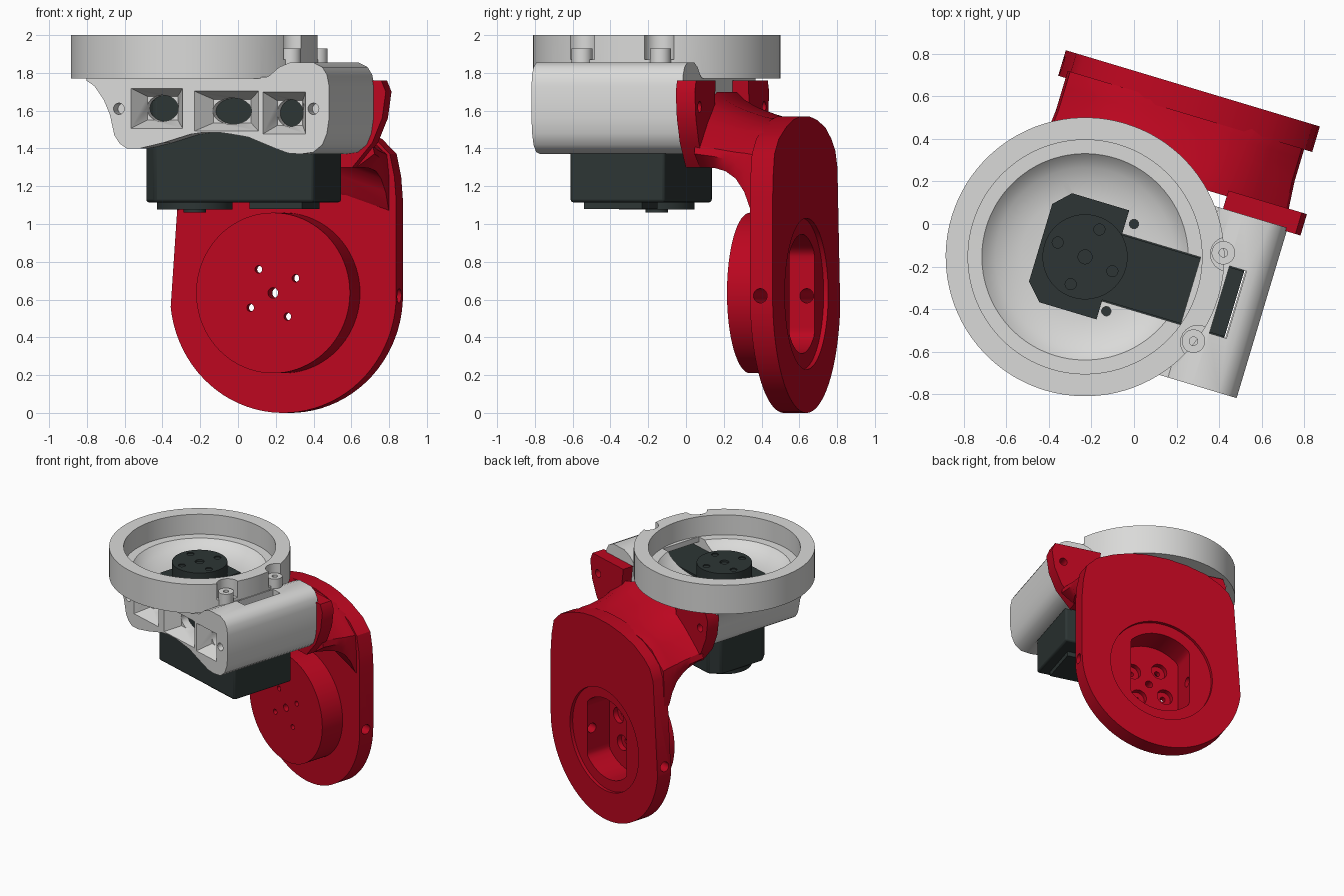
import bpy, bmesh, math
from mathutils import Matrix

if "Cube" in bpy.data.objects:
    bpy.data.objects.remove(bpy.data.objects["Cube"], do_unlink=True)


def material(name, rgb):
    m = bpy.data.materials.new(name)
    m.use_nodes = True
    m.diffuse_color = (*rgb, 1)
    m.node_tree.nodes["Principled BSDF"].inputs["Base Color"].default_value = (*rgb, 1)
    return m


RED = material("red", (0.50, 0.002, 0.014))
GREY = material("light grey", (0.70, 0.70, 0.69))
DARK = material("dark slate", (0.026, 0.036, 0.035))
parts = []


def loft(name, rings, mat):
    """Skin a list of equal-length point rings and cap both ends."""
    bm = bmesh.new()
    rows = [[bm.verts.new(p) for p in ring] for ring in rings]
    n = len(rows[0])
    for a, b in zip(rows, rows[1:]):
        for i in range(n):
            bm.faces.new((a[i], a[(i + 1) % n], b[(i + 1) % n], b[i]))
    bm.faces.new(rows[0])
    bm.faces.new(rows[-1])
    bmesh.ops.recalc_face_normals(bm, faces=bm.faces)
    mesh = bpy.data.meshes.new(name)
    bm.to_mesh(mesh)
    bm.free()
    mesh.materials.append(mat)
    ob = bpy.data.objects.new(name, mesh)
    bpy.context.collection.objects.link(ob)
    parts.append(ob)
    return ob


def place(p, d, axis):
    return {"x": (d, *p), "y": (p[0], d, p[1]), "z": (*p, d)}[axis]


def prism(name, pts, a, b, axis, mat):
    return loft(name, [[place(p, d, axis) for p in pts] for d in (a, b)], mat)


def circle(c, r, n=48, ry=None):
    return [(c[0] + r * math.cos(math.tau * i / n),
             c[1] + (ry or r) * math.sin(math.tau * i / n)) for i in range(n)]


def rect(x0, x1, y0, y1):
    return [(x0, y0), (x1, y0), (x1, y1), (x0, y1)]


def boolean(ob, tool, op="DIFFERENCE"):
    m = ob.modifiers.new(op, "BOOLEAN")
    m.operation, m.object, m.solver = op, tool, "EXACT"
    bpy.context.view_layer.objects.active = ob
    bpy.ops.object.modifier_apply(modifier=m.name)
    parts.remove(tool)
    bpy.data.objects.remove(tool, do_unlink=True)


def carve(ob, pts, a, b, axis):
    boolean(ob, prism("cutter", pts, a, b, axis, ob.data.materials[0]))


def drill(ob, c, r, a, b, axis, n=24, ry=None):
    carve(ob, circle(c, r, n, ry), a, b, axis)


HUB = (-0.176, -0.214)      # turntable axis
CX, CZ = 0.08, 0.63         # lower joint axis

# --- grey housing: round cup joined to an extruded body
housing = prism("housing", circle(HUB, 0.655, 96), 1.77, 2.0, "z", GREY)
profile = [(-0.645, 1.79), (-0.645, 1.76), (-0.60, 1.73), (-0.55, 1.66), (-0.515, 1.58),
           (-0.49, 1.47), (-0.46, 1.425), (-0.42, 1.40), (-0.35, 1.40), (-0.22, 1.43),
           (-0.07, 1.475), (0.0, 1.485), (0.09, 1.485), (0.16, 1.475), (0.25, 1.46),
           (0.40, 1.40), (0.47, 1.375), (0.54, 1.37), (0.61, 1.38), (0.66, 1.42),
           (0.685, 1.48), (0.697, 1.56), (0.697, 1.73), (0.685, 1.79), (0.66, 1.83),
           (0.61, 1.855), (0.48, 1.855), (0.42, 1.83), (0.36, 1.78), (0.30, 1.775)]
boolean(housing, prism("body", profile, -0.645, 0.19, "y", GREY), "UNION")

# stepped bowl with a softly dished floor
bowl = [(0.2, 1.748), (0.3, 1.755), (0.36, 1.767), (0.42, 1.79), (0.46, 1.815),
        (0.485, 1.84), (0.55, 1.841), (0.55, 2.1)]
boolean(housing, loft("bowl_cutter", [[(*p, z) for p in circle(HUB, r, 96)]
                                      for r, z in bowl], GREY))

# motor cavity, top opening and side slot
head = [(-0.395, -0.40), (-0.32, -0.48), (-0.04, -0.48), (-0.04, 0.055), (-0.32, 0.055), (-0.395, -0.02)]
carve(housing, rect(-0.395, 0.565, -0.48, 0.055), 1.2, 1.70, "z")
carve(housing, head, 1.6, 1.9, "z")
carve(housing, rect(-0.06, 0.345, -0.39, -0.06), 1.6, 1.9, "z")
carve(housing, rect(0.3, 0.565, -0.39, -0.06), 1.6, 1.8, "z")
carve(housing, rect(0.487, 0.57, -0.39, -0.06), 1.6, 1.95, "z")

# tapered front windows with oval openings
for x0, x1, z0, z1 in ((-0.40, -0.11, 1.505, 1.72), (-0.05, 0.31, 1.49, 1.705), (0.33, 0.57, 1.475, 1.70)):
    cx, cz, w, h = (x0 + x1) / 2, (z0 + z1) / 2, (x1 - x0) / 2, (z1 - z0) / 2
    rings = [[(x, y, z) for x, z in rect(cx - w * k, cx + w * k, cz - h * k, cz + h * k)]
             for y, k in ((-0.66, 1.04), (-0.54, 0.58))]
    boolean(housing, loft("window_cutter", rings, GREY))
    drill(housing, (cx, cz), w * 0.6, -0.6, -0.46, "y", 24, h * 0.65)

# screw holes and scalloped screw seats
for x in (-0.465, 0.61):
    drill(housing, (x, 1.61), 0.03, -0.7, -0.56, "y")
for c in ((0.0, 0.0), (-0.007, -0.43)):
    drill(housing, c, 0.022, 1.6, 1.9, "z")
for i, c in enumerate(((0.441, -0.009), (0.426, -0.447))):
    drill(housing, (c[0] + 0.02, c[1]), 0.08, 1.87, 2.1, "z")
    seat = prism(f"screw_seat_{i + 1}", circle(c, 0.055, 32), 1.82, 1.93, "z", GREY)
    drill(seat, c, 0.02, 1.86, 2.0, "z")

# --- motor
body = prism("motor_body", [(-0.39, -0.40), (-0.32, -0.475), (0.56, -0.475), (0.56, 0.05),
                            (-0.32, 0.05), (-0.39, -0.02)], 1.115, 1.695, "z", DARK)
bevel = body.modifiers.new("soft edges", "BEVEL")
bevel.width, bevel.segments = 0.015, 2
prism("motor_head", head, 1.65, 1.765, "z", DARK)
prism("motor_arm", rect(-0.06, 0.56, -0.385, -0.065), 1.65, 1.765, "z", DARK)
horn = prism("drive_horn", circle(HUB, 0.2, 64), 1.75, 1.88, "z", DARK)
drill(horn, HUB, 0.033, 1.865, 1.9, "z")
for i in range(4):
    a = math.radians(62 + 17 + 90 * i)
    drill(horn, (HUB[0] + 0.145 * math.cos(a), HUB[1] + 0.145 * math.sin(a)), 0.026, 1.872, 1.9, "z")
prism("idler_disc", circle(HUB, 0.2, 64), 1.078, 1.125, "z", DARK)
prism("idler_hub", circle(HUB, 0.06, 32), 1.06, 1.09, "z", DARK)
prism("bottom_cover", rect(0.19, 0.48, -0.42, -0.10), 1.08, 1.125, "z", DARK)

# --- red bracket: rounded back plate with a hollow front boss
arc = [(0.625 * math.cos(t), 0.625 + 0.625 * math.sin(t))
       for t in (math.radians(-174 + 174 * i / 40) for i in range(41))]
top = [(0.625, 1.12), (0.615, 1.25), (0.59, 1.37), (0.51, 1.45), (0.38, 1.51), (0.25, 1.55), (0.12, 1.57),
       (-0.05, 1.57), (-0.2, 1.55), (-0.35, 1.51), (-0.46, 1.45), (-0.53, 1.39), (-0.57, 1.30)]
plate = prism("back_plate", [(x + CX, z) for x, z in arc + top], 0.565, 0.69, "y", RED)
boolean(plate, prism("front_boss", circle((CX, 0.635), 0.425, 80), 0.378, 0.60, "y", RED), "UNION")
drill(plate, (CX, CZ), 0.40, 0.665, 0.75, "y", 80)
opening = [(CX + max(-0.23, min(0.23, x)), CZ + z) for x, z in circle((0, 0), 0.315, 64)]
carve(plate, opening, 0.46, 0.75, "y")
drill(plate, (0.622, 0.62), 0.038, -1, 1, "x")
# screw holes with counterbores
for dx, dz, r in ((0, 0, 0.028), (-0.08, 0.125, 0.02), (0.125, 0.078, 0.02),
                  (-0.125, -0.078, 0.02), (0.08, -0.125, 0.02)):
    drill(plate, (CX + dx, 0.635 + dz), r, 0.3, 0.5, "y")
    if dx:
        drill(plate, (CX + dx, 0.635 + dz), 0.06, 0.42, 0.5, "y")

# saddle linking the plate to the mounting pads, scooped below the pad corners
sections = []
for y, h, hb, zb, zs, zm, zt in (
        (0.25, 0.60, 0.50, 1.30, 1.42, 1.55, 1.70), (0.29, 0.595, 0.52, 1.30, 1.41, 1.53, 1.66),
        (0.35, 0.59, 0.54, 1.295, 1.40, 1.51, 1.625), (0.41, 0.585, 0.56, 1.28, 1.39, 1.50, 1.60),
        (0.47, 0.585, 0.57, 1.24, 1.38, 1.49, 1.58), (0.52, 0.585, 0.58, 1.17, 1.375, 1.49, 1.565),
        (0.55, 0.585, 0.585, 1.09, 1.37, 1.49, 1.56), (0.60, 0.585, 0.585, 1.03, 1.36, 1.48, 1.55)):
    half = [(hb, zb), (h, zb + (zs - zb) * 0.6), (h * 0.98, zs), (h * 0.75, zm),
            (h * 0.55, zm + (zt - zm) * 0.65), (h * 0.3, zt)]
    mirror = [(-x, z) for x, z in reversed(half)]
    ring = half + mirror + [(-hb * 0.6, zb + 0.08), (0, zb + 0.12), (hb * 0.6, zb + 0.08)]
    sections.append([(x + CX, y, z) for x, z in ring])
loft("saddle", sections, RED)

# mirrored mounting pads
pad = [(0.30, 1.76), (0.66, 1.76), (0.685, 1.70), (0.665, 1.56), (0.61, 1.43), (0.50, 1.30), (0.36, 1.30)]
for side, name in ((1, "left"), (-1, "right")):
    ob = prism(name + "_mounting_pad", [(CX + side * x, z) for x, z in pad], 0.173, 0.278, "y", RED)
    drill(ob, (CX + side * 0.595, 1.62), 0.03, 0.2, 0.4, "y")

# turn the whole assembly and finish the shading
turn = Matrix.Rotation(-math.atan(0.3), 4, "Z")
for ob in parts:
    ob.data.transform(turn)
    bpy.ops.object.select_all(action="DESELECT")
    ob.select_set(True)
    bpy.context.view_layer.objects.active = ob
    bpy.ops.object.shade_smooth_by_angle(angle=math.radians(32))
